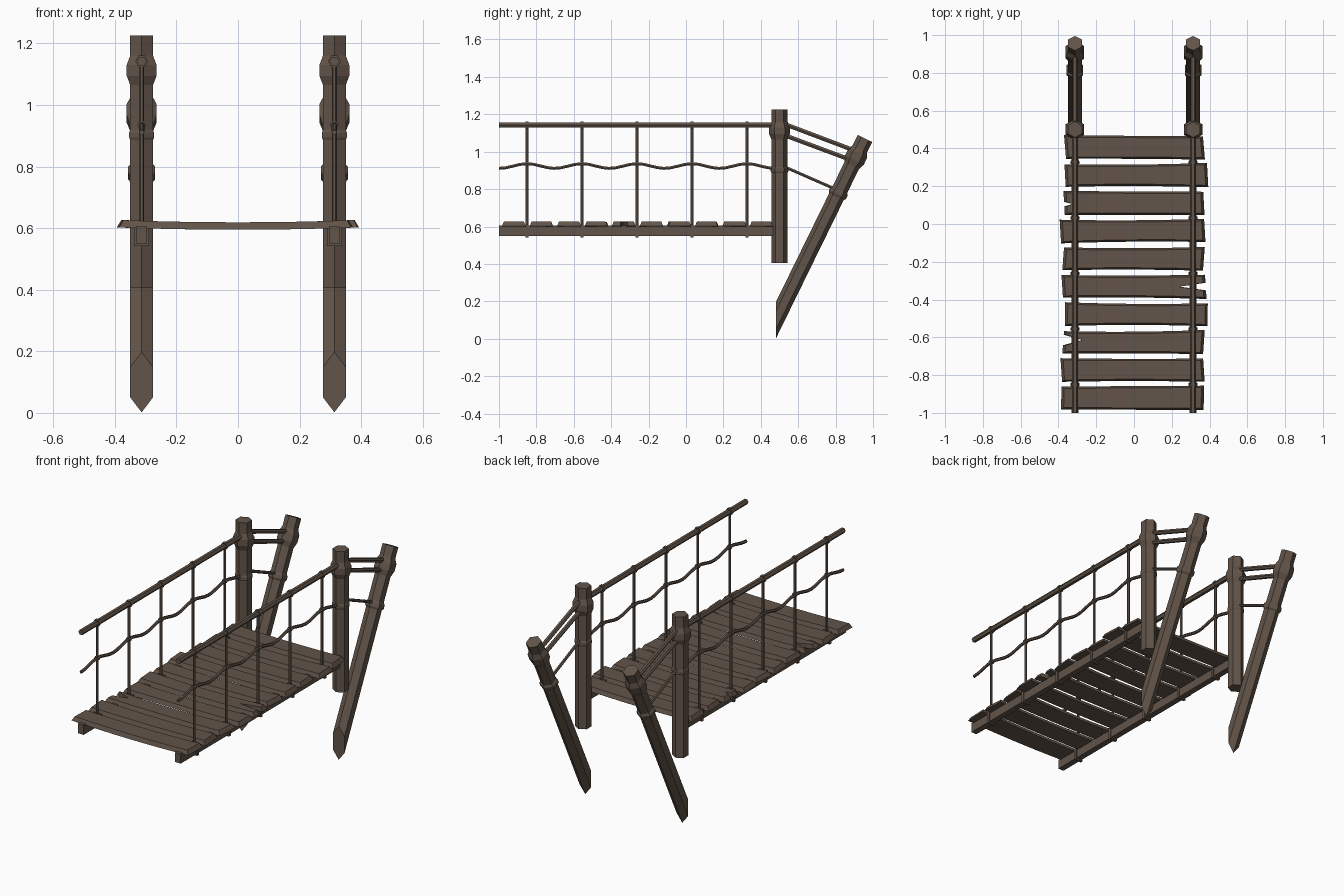
import bpy, bmesh, math, random
from mathutils import Vector

if "Cube" in bpy.data.objects:
    bpy.data.objects.remove(bpy.data.objects["Cube"])

random.seed(4)
wood = bpy.data.materials.new("weathered brown wood")
wood.diffuse_color = (0.122, 0.089, 0.067, 1)
wood.use_nodes = True
wood.node_tree.nodes["Principled BSDF"].inputs["Base Color"].default_value = wood.diffuse_color


def finish(name, bm):
    bmesh.ops.recalc_face_normals(bm, faces=bm.faces[:])
    me = bpy.data.meshes.new(name)
    bm.to_mesh(me)
    bm.free()
    me.materials.append(wood)
    ob = bpy.data.objects.new(name, me)
    bpy.context.collection.objects.link(ob)
    return ob


def skin(bm, rings):
    """Join rings of equal vertex count and cap both ends."""
    vs = [[bm.verts.new(p) for p in r] for r in rings]
    n = len(vs[0])
    for a, b in zip(vs, vs[1:]):
        for i in range(n):
            j = (i + 1) % n
            bm.faces.new((a[i], a[j], b[j], b[i]))
    bm.faces.new(vs[0][::-1])
    bm.faces.new(vs[-1])


def tube(bm, x, path, radius, phase=0.0, n=6):
    """Tube along (y, z) points in the plane at x; radius is one number or a list."""
    pts = [Vector((x, y, z)) for y, z in path]
    rad = radius if isinstance(radius, list) else [radius] * len(pts)
    rings = []
    for i, p in enumerate(pts):
        t = (pts[min(i + 1, len(pts) - 1)] - pts[max(i - 1, 0)]).normalized()
        u = Vector((1, 0, 0))
        v = t.cross(u)
        rings.append([p + rad[i] * (math.cos(a) * u + math.sin(a) * v)
                      for a in (phase + 2 * math.pi * k / n for k in range(n))])
    skin(bm, rings)


def box(bm, x0, x1, y0, y1, z0, z1):
    skin(bm, [[(x0, y, z0), (x1, y, z0), (x1, y, z1), (x0, y, z1)] for y in (y0, y1)])


# Planks: x extents, and an optional split (side, tip x, tip y offset, mouth half width)
planks = [(-.365, .37, None), (-.365, .39, None), (-.37, .37, (-1, -.325, -.005, .012)),
          (-.39, .375, None), (-.375, .37, None), (-.38, .38, (1, .24, 0, .02)),
          (-.365, .39, None), (-.375, .37, (-1, -.275, .012, .028)),
          (-.385, .37, None), (-.385, .37, None)]


def station(x, lo, hi, lo_in, hi_in, end=0):
    z = 0.602 - 0.007 * (1 - (x / 0.38) ** 2)
    xt = x - end * 0.014
    return [(x, lo, z), (x, hi, z), (xt, hi - hi_in, z + 0.024), (xt, lo + lo_in, z + 0.024)]


for i, (xa, xb, split) in enumerate(planks):
    c = 0.405 - 0.1473 * i
    ka, kb, bow_a, bow_b = [random.uniform(-.004, .004) for _ in range(4)]
    bow_a += .003
    bow_b += .003

    def edges(x):
        k = 1 - (x / .38) ** 2
        return c - .062 + ka * x / .38 + bow_a * k, c + .062 + kb * x / .38 - bow_b * k

    bm = bmesh.new()
    a, b = xa, xb
    if split:
        side, tip, off, half = split
        a, b = (xa, tip) if side > 0 else (tip, xb)
        end = xb if side > 0 else xa
        lo, hi = edges(tip)
        el, eh = edges(end)
        m = c + off
        # the two prongs either side of the split
        skin(bm, [station(tip, lo, m, .01, 0), station(end, el, m - half, .01, 0, side)])
        skin(bm, [station(tip, m, hi, 0, .01), station(end, m + half, eh, 0, .01, side)])
    rings = []
    for k in range(9):
        x = a + (b - a) * k / 8
        e = -1 if x == xa else (1 if k == 8 and b == xb else 0)
        rings.append(station(x, *edges(x), .01, .01, e))
    skin(bm, rings)
    # slightly skewed sawn ends
    skew = random.uniform(-.1, .1)
    for v in bm.verts:
        if abs(v.co.x) > .34:
            v.co.x += skew * (v.co.y - c)
    finish(f"deck_plank_{i + 1}", bm)

hanger_y = [-.85 + .294 * k for k in range(5)]
HEX = math.pi / 2   # puts a corner along the bridge direction

for s, tag in ((-1, "left"), (1, "right")):
    x = s * 0.313

    # Beam under the planks
    bm = bmesh.new()
    box(bm, x - .018, x + .018, -1, .465, .55, .606)
    finish(f"deck_beam_{tag}", bm)

    # Upright post with rope wraps
    bm = bmesh.new()
    tube(bm, x, [(.5, .405), (.5, 1.226)], .043, HEX)
    tube(bm, x, [(.5, z) for z in (1.065, 1.095, 1.13, 1.16)], [.043, .056, .056, .043], HEX)
    tube(bm, x, [(.5, z) for z in (.885, .895, .91, .92)], [.042, .047, .047, .042], HEX)
    finish(f"upright_post_{tag}", bm)

    # Leaning anchor stake, cut off vertically at the foot
    def ax(z):
        return (.957 - (1.071 - z) * .49, z)
    bm = bmesh.new()
    tube(bm, x, [ax(-.1), ax(1.071)], .043, HEX)
    bmesh.ops.bisect_plane(bm, geom=bm.verts[:] + bm.edges[:] + bm.faces[:],
                           plane_co=(0, .481, 0), plane_no=(0, -1, 0), clear_outer=True)
    bmesh.ops.holes_fill(bm, edges=[e for e in bm.edges if e.is_boundary])
    tube(bm, x, [ax(z) for z in (.925, .955, .99, 1.015)], [.043, .056, .056, .043], HEX)
    tube(bm, x, [ax(z) for z in (.76, .77, .788, .798)], [.043, .051, .051, .043], HEX)
    finish(f"anchor_stake_{tag}", bm)

    # Handrail rope and sagging middle rope
    bm = bmesh.new()
    tube(bm, x, [(-1, 1.142), (.49, 1.142)], .016)
    finish(f"handrail_rope_{tag}", bm)
    bm = bmesh.new()
    path = []
    for k in range(41):
        y = -1 + 1.47 * k / 40
        path.append((y, .911 + .0125 * (1 + math.cos(2 * math.pi * (y + .85) / .294))))
    tube(bm, x, path, .009)
    finish(f"middle_rope_{tag}", bm)

    # Stay ropes from post to stake
    bm = bmesh.new()
    tube(bm, x, [(.5, 1.158), (.91, 1.003)], .013)
    tube(bm, x, [(.5, 1.098), (.89, .953)], .013)
    tube(bm, x, [(.5, .931), (.81, .795)], .009)
    finish(f"stay_ropes_{tag}", bm)

    # Hanger ropes with knots and beam straps
    bm = bmesh.new()
    for y in hanger_y:
        tube(bm, x, [(y, .55), (y, 1.15)], .008)
        tube(bm, x, [(y - .009, 1.142), (y + .009, 1.142)], .021)
        tube(bm, x, [(y - .009, .936), (y + .009, .936)], .014)
        box(bm, x - .024, x + .024, y - .008, y + .008, .542, .612)
    finish(f"hanger_ropes_{tag}", bm)
